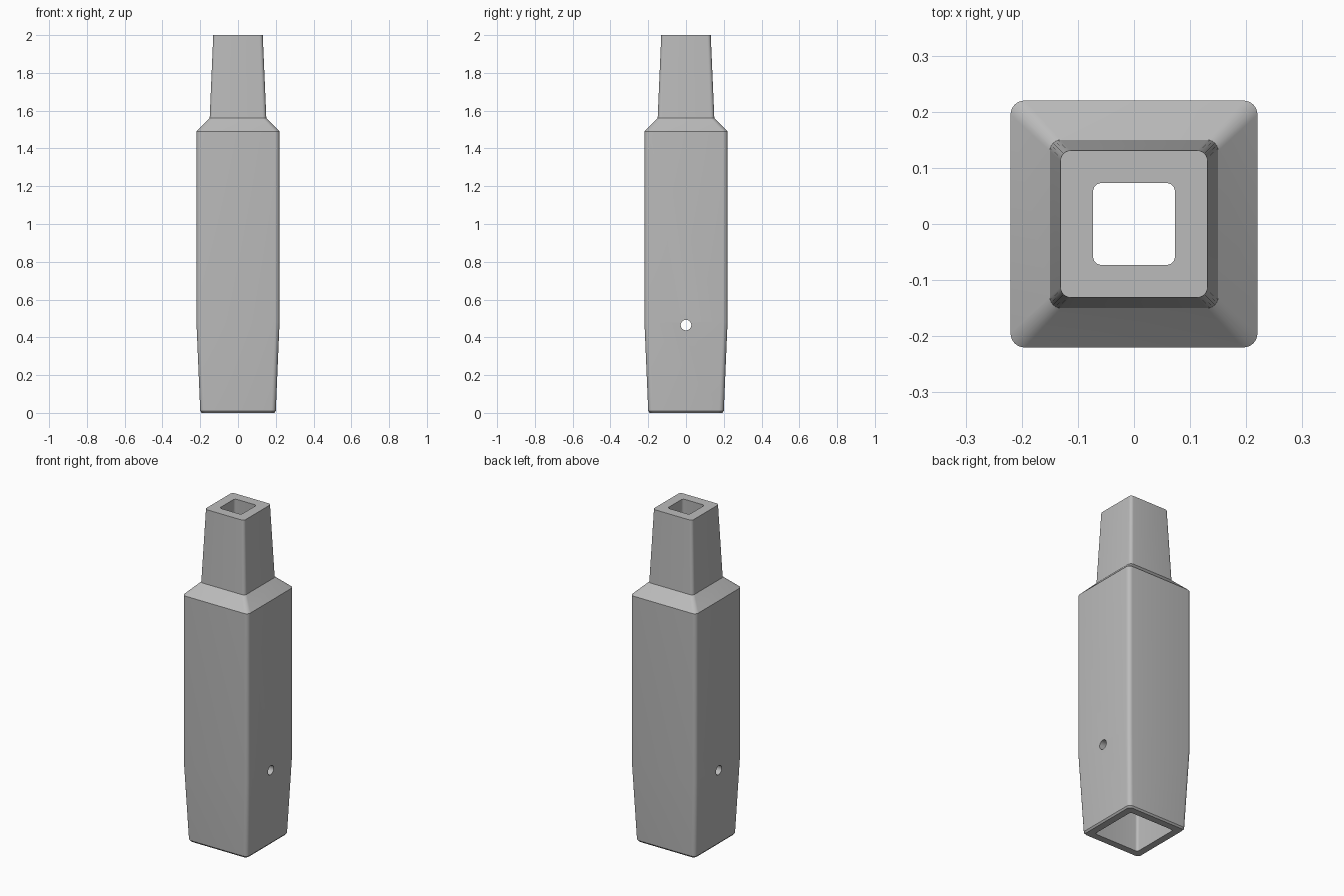
import bpy
import bmesh
from math import cos, sin, pi, radians

cube = bpy.data.objects.get("Cube")
if cube:
    bpy.data.objects.remove(cube, do_unlink=True)

grey = bpy.data.materials.new("light_grey")
grey.use_nodes = True
colour = (0.5, 0.5, 0.5, 1)
grey.diffuse_color = colour
grey.node_tree.nodes["Principled BSDF"].inputs["Base Color"].default_value = colour


def rounded_square(bm, half, radius, z, steps=6):
    """Ring of vertices around a square with rounded corners."""
    ring = []
    for corner, (sx, sy) in enumerate([(1, 1), (-1, 1), (-1, -1), (1, -1)]):
        for i in range(steps + 1):
            a = (corner + i / steps) * pi / 2
            x = sx * (half - radius) + radius * cos(a)
            y = sy * (half - radius) + radius * sin(a)
            ring.append(bm.verts.new((x, y, z)))
    return ring


# Half width, corner radius and height: up the outside, then down the bore
outside = [(0.192, 0.022, 0), (0.2, 0.025, 0.01), (0.22, 0.025, 0.48),
           (0.22, 0.025, 1.49), (0.15, 0.02, 1.56), (0.131, 0.018, 2)]
bore = [(0.073, 0.015, 2), (0.092, 0.015, 1.55), (0.165, 0.015, 1.47),
        (0.165, 0.015, 0.48), (0.15, 0.015, 0)]

bm = bmesh.new()
rings = [rounded_square(bm, *section) for section in outside + bore]
for lower, upper in zip(rings, rings[1:] + rings[:1]):
    count = len(lower)
    for i in range(count):
        j = (i + 1) % count
        bm.faces.new((lower[i], lower[j], upper[j], upper[i]))
bmesh.ops.recalc_face_normals(bm, faces=bm.faces)
mesh = bpy.data.meshes.new("hollow_body")
bm.to_mesh(mesh)
bm.free()
body = bpy.data.objects.new("hollow_body", mesh)
bpy.context.collection.objects.link(body)
mesh.materials.append(grey)

# Round cross hole through both side walls
bpy.ops.mesh.primitive_cylinder_add(vertices=32, radius=0.028, depth=1,
                                    location=(0, 0, 0.465),
                                    rotation=(0, radians(90), 0))
cutter = bpy.context.object
cutter.name = "cross_hole_cutter"
cutter.data.materials.append(grey)
cutter.hide_render = True
cut = body.modifiers.new("cross_hole", "BOOLEAN")
cut.object = cutter
cut.operation = "DIFFERENCE"
cut.solver = "EXACT"

bpy.ops.object.select_all(action="DESELECT")
body.select_set(True)
bpy.context.view_layer.objects.active = body
bpy.ops.object.modifier_apply(modifier=cut.name)
bpy.data.objects.remove(cutter, do_unlink=True)
bpy.ops.object.shade_smooth_by_angle(angle=radians(30))
